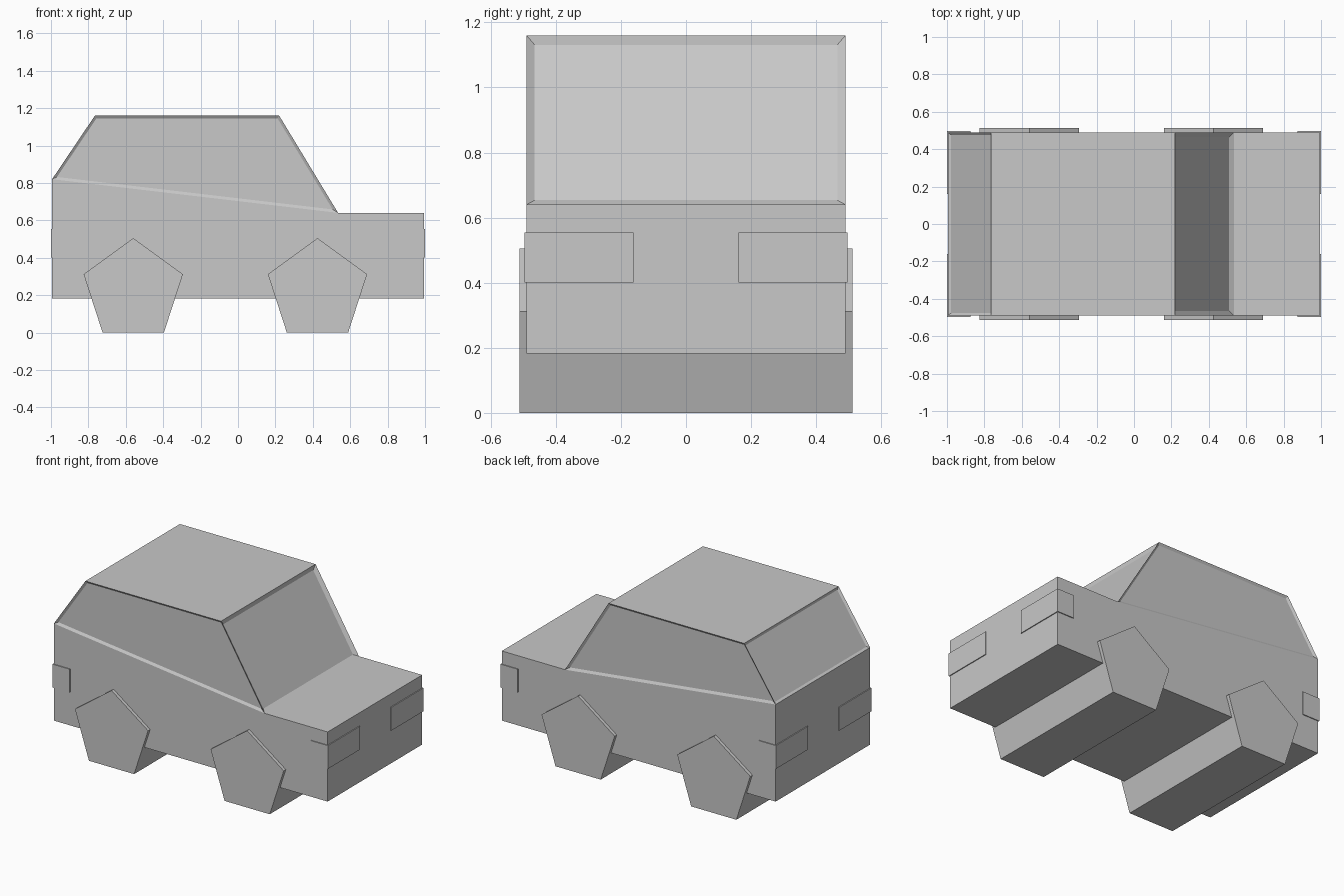
import bpy, bmesh, math
from mathutils import Matrix

default = bpy.data.objects.get("Cube")
if default:
    bpy.data.objects.remove(default, do_unlink=True)

# Single paint colour
PAINT = (0.58, 0.58, 0.58, 1.0)
paint = bpy.data.materials.new("light grey")
paint.use_nodes = True
paint.diffuse_color = PAINT
shader = next(n for n in paint.node_tree.nodes if n.type == 'BSDF_PRINCIPLED')
shader.inputs["Base Color"].default_value = PAINT


def finish(name, bm):
    bmesh.ops.recalc_face_normals(bm, faces=bm.faces[:])
    mesh = bpy.data.meshes.new(name)
    bm.to_mesh(mesh)
    bm.free()
    mesh.materials.append(paint)
    obj = bpy.data.objects.new(name, mesh)
    bpy.context.collection.objects.link(obj)
    return obj


# Body: side profile (x, z) extruded across the width
BELT_REAR, BELT_FRONT = (-0.994, 0.82), (0.535, 0.64)
PROFILE = [(-0.994, 0.183), (0.994, 0.183), (0.994, 0.64), BELT_FRONT,
           (0.22, 1.16), (-0.765, 1.16), BELT_REAR]
HALF_WIDTH = 0.49

bm = bmesh.new()
sides = []
for y in (-HALF_WIDTH, HALF_WIDTH):
    sides.append(bm.faces.new([bm.verts.new((x, y, z)) for x, z in PROFILE]))
count = len(PROFILE)
right, left = [list(f.verts) for f in sides]
for i in range(count):
    j = (i + 1) % count
    bm.faces.new((right[i], right[j], left[j], left[i]))

# Split each side along the belt line
for face, ring in zip(sides, (right, left)):
    bmesh.utils.face_split(face, ring[PROFILE.index(BELT_REAR)],
                           ring[PROFILE.index(BELT_FRONT)])
bmesh.ops.recalc_face_normals(bm, faces=bm.faces[:])
bm.normal_update()

# Recessed windows: side glass, windscreen and rear glass
high = [f for f in bm.faces if f.calc_center_median().z > 0.75]
side_glass = [f for f in high if abs(f.normal.y) > 0.9]
windscreen = [f for f in high if f.normal.x > 0.5]
rear_glass = [f for f in high if f.normal.x < -0.5]
for faces, border, depth in ((side_glass, 0.015, 0.01),
                             (windscreen, 0.025, 0.015),
                             (rear_glass, 0.015, 0.01)):
    bmesh.ops.inset_individual(bm, faces=faces, thickness=border,
                               depth=-depth, use_even_offset=True)
finish("body", bm)

# Wheels: five-sided rollers spanning the whole width
RADIUS = 0.279
for name, x in (("front_wheels", 0.425), ("rear_wheels", -0.56)):
    bm = bmesh.new()
    bmesh.ops.create_cone(bm, cap_ends=True, segments=5, radius1=RADIUS,
                          radius2=RADIUS, depth=1.024)
    # Point one corner straight up
    bm.verts.ensure_lookup_table()
    first = bm.verts[0].co
    turn = Matrix.Rotation(math.pi / 2 - math.atan2(first.y, first.x), 4, 'Z')
    place = Matrix.Translation((x, 0, RADIUS * math.cos(math.pi / 5)))
    bm.transform(place @ Matrix.Rotation(math.pi / 2, 4, 'X') @ turn)
    finish(name, bm)

# Lights: shallow blocks wrapped around the four corners
for end, end_name in ((1, "head"), (-1, "tail")):
    for side, side_name in ((1, "left"), (-1, "right")):
        bm = bmesh.new()
        bmesh.ops.create_cube(bm, size=1)
        bm.transform(Matrix.Translation((end * 0.9375, side * 0.3285, 0.4775))
                     @ Matrix.Diagonal((0.125, 0.335, 0.153, 1)))
        finish(f"{side_name}_{end_name}light", bm)
